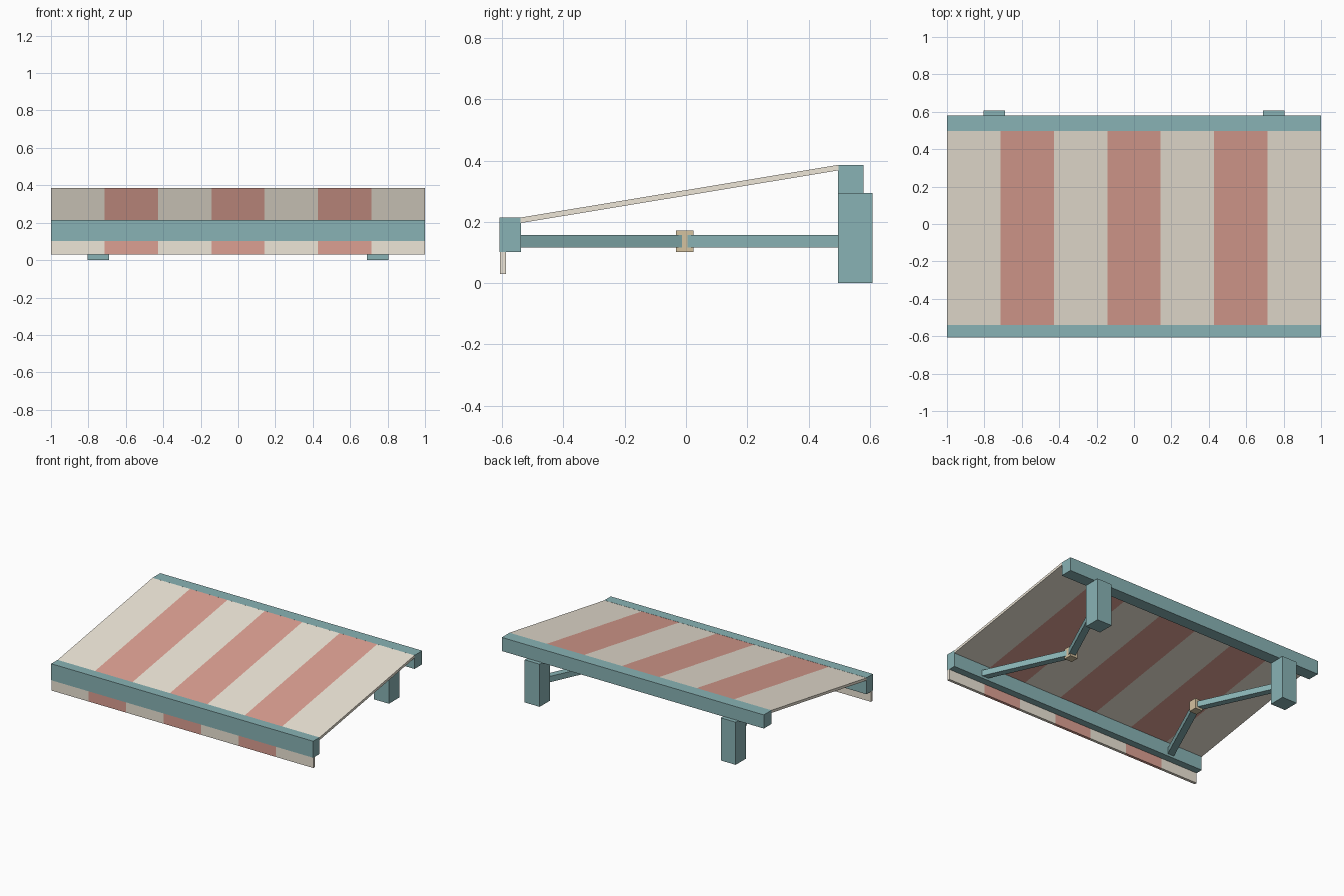
import bpy, bmesh
from math import atan2
from mathutils import Vector, Matrix

if "Cube" in bpy.data.objects:
    bpy.data.objects.remove(bpy.data.objects["Cube"])


def material(name, rgb):
    m = bpy.data.materials.new(name)
    m.diffuse_color = (*rgb, 1)
    m.use_nodes = True
    m.node_tree.nodes["Principled BSDF"].inputs["Base Color"].default_value = m.diffuse_color
    return m


TEAL = material("teal_paint", (0.25, 0.45, 0.46))
CREAM = material("cream_fabric", (0.85, 0.79, 0.68))
RED = material("red_fabric", (0.72, 0.35, 0.29))
BRASS = material("brass", (0.66, 0.54, 0.35))


def finish(name, bm, mats):
    bmesh.ops.recalc_face_normals(bm, faces=bm.faces)
    me = bpy.data.meshes.new(name)
    bm.to_mesh(me)
    bm.free()
    for m in mats:
        me.materials.append(m)
    ob = bpy.data.objects.new(name, me)
    bpy.context.collection.objects.link(ob)
    return ob


def box(name, lo, hi, mat):
    lo, hi = Vector(lo), Vector(hi)
    bm = bmesh.new()
    bmesh.ops.create_cube(bm, size=1, matrix=Matrix.Translation((lo + hi) / 2)
                          @ Matrix.Diagonal((*(hi - lo), 1)))
    return finish(name, bm, [mat])


def arm(name, a, b, width, height):
    a, b = Vector(a), Vector(b)
    d = b - a
    bm = bmesh.new()
    bmesh.ops.create_cube(bm, size=1, matrix=Matrix.Translation((a + b) / 2)
                          @ Matrix.Rotation(atan2(d.y, d.x), 4, 'Z')
                          @ Matrix.Diagonal((d.length, width, height, 1)))
    return finish(name, bm, [TEAL])


def striped_sheet(name, profile, stripes=7):
    """Sweep a (y, z) profile along x, colouring alternate stripes."""
    bm = bmesh.new()
    rings = [[bm.verts.new((-1 + 2 * i / stripes, y, z)) for y, z in profile]
             for i in range(stripes + 1)]
    n = len(profile)
    for i in range(stripes):
        for j in range(n):
            k = (j + 1) % n
            f = bm.faces.new((rings[i][j], rings[i][k], rings[i + 1][k], rings[i + 1][j]))
            f.material_index = i % 2
    bm.faces.new(rings[0])
    bm.faces.new(rings[-1])
    return finish(name, bm, [CREAM, RED])


# Fabric: sloping canopy and hanging front valance
striped_sheet("canopy_fabric", [(-0.54, 0.196), (-0.54, 0.214), (0.497, 0.386), (0.497, 0.368)])
striped_sheet("front_valance", [(-0.607, 0.03), (-0.607, 0.102), (-0.588, 0.102), (-0.588, 0.03)])

# Front rail and rear roller housing
box("front_rail", (-1, -0.608, 0.101), (1, -0.539, 0.215), TEAL)
box("rear_housing", (-1, 0.496, 0.292), (1, 0.58, 0.386), TEAL)

# Wall brackets and folding arms on both sides
for side, s in (("left", -1), ("right", 1)):
    x = s * 0.748
    box(side + "_wall_bracket", (x - 0.057, 0.496, 0), (x + 0.057, 0.608, 0.294), TEAL)
    elbow = (s * 0.505, -0.004, 0.137)
    arm(side + "_rear_arm", (x, 0.52, 0.137), elbow, 0.045, 0.04)
    arm(side + "_front_arm", elbow, (s * 0.76, -0.56, 0.137), 0.045, 0.04)
    ex, ey, ez = elbow
    box(side + "_elbow_joint", (ex - 0.029, ey - 0.029, 0.102), (ex + 0.029, ey + 0.029, 0.172), BRASS)
